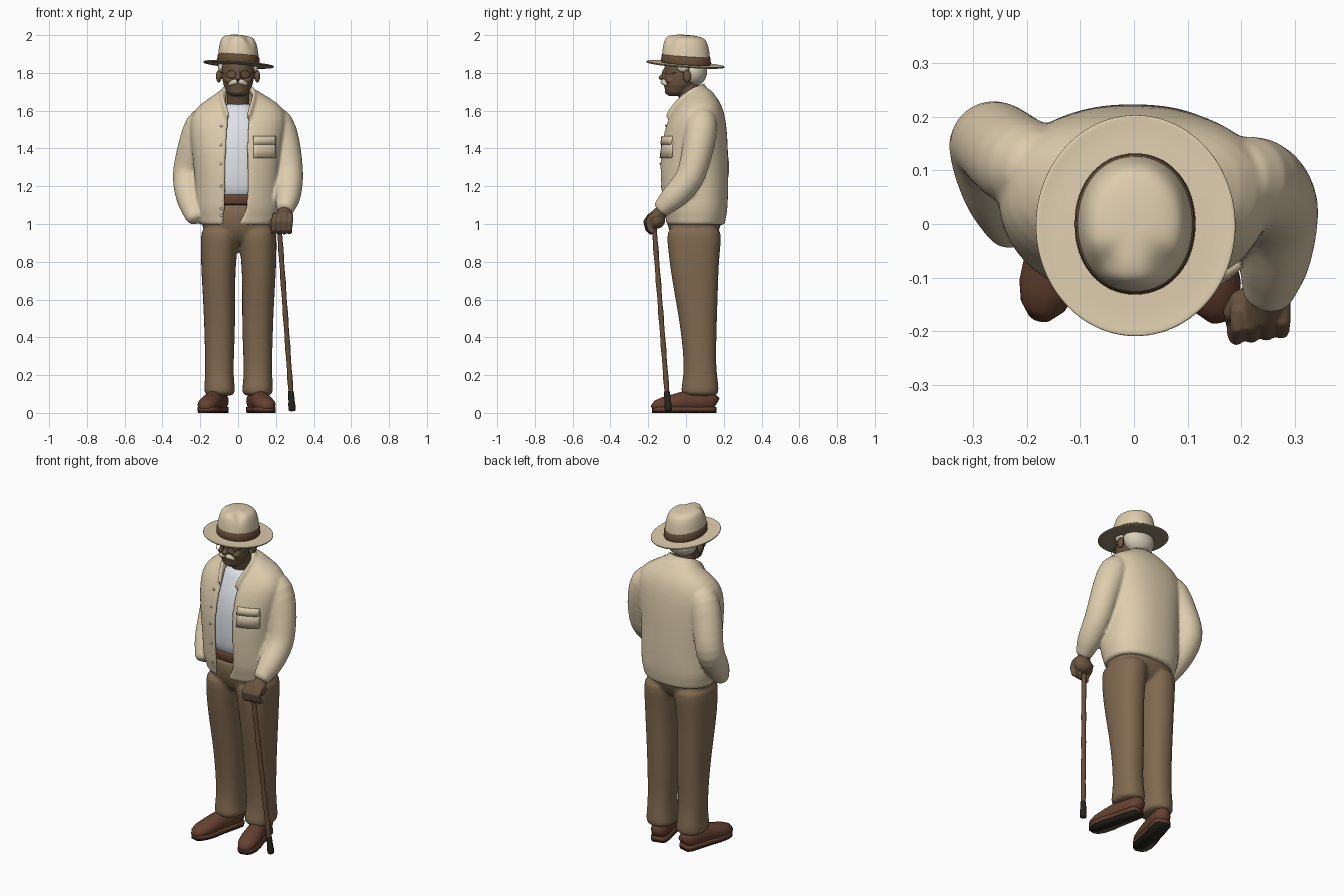
import bpy, bmesh, math
from mathutils import Vector, Matrix

cube = bpy.data.objects.get("Cube")
if cube:
    bpy.data.objects.remove(cube, do_unlink=True)


def material(name, rgb):
    m = bpy.data.materials.new(name)
    m.use_nodes = True
    m.diffuse_color = (*rgb, 1)
    bsdf = m.node_tree.nodes["Principled BSDF"]
    bsdf.inputs["Base Color"].default_value = (*rgb, 1)
    bsdf.inputs["Roughness"].default_value = 0.8
    return m


CREAM = material("cream cloth", (0.73, 0.61, 0.42))
TAN = material("brown trouser cloth", (0.22, 0.145, 0.08))
SKIN = material("dark skin", (0.145, 0.09, 0.052))
LEATHER = material("red brown leather", (0.13, 0.053, 0.03))
BROWN = material("wood and band brown", (0.14, 0.078, 0.04))
WHITE = material("white shirt", (0.8, 0.82, 0.87))
HAIR = material("grey white hair", (0.7, 0.63, 0.5))
BLACK = material("black rubber", (0.02, 0.018, 0.012))
SHADE = material("olive brim lining", (0.3, 0.25, 0.16))


def arc(cx, cy, z, rx, ry, a0=-math.pi, a1=math.pi, count=32, n=2.3):
    """Horizontal superellipse arc; angle zero faces the front."""
    closed = a1 - a0 > 6.28
    pts = []
    for i in range(count):
        a = a0 + (a1 - a0) * i / (count if closed else count - 1)
        s, c = math.sin(a), math.cos(a)
        pts.append(Vector((cx + rx * math.copysign(abs(s) ** (2 / n), s),
                           cy - ry * math.copysign(abs(c) ** (2 / n), c), z)))
    return pts


def angle_at(x, rx, n=2.3):
    return math.copysign(math.asin(min(abs(x) / rx, 1) ** (n / 2)), x)


def shell(sec, a0, a1, thick, count=32):
    """Closed outline of an open arc with thickness."""
    cx, cy, z, rx, ry = sec
    inner = arc(cx, cy, z, rx - thick, ry - thick, a0, a1, count)
    return arc(cx, cy, z, rx, ry, a0, a1, count) + inner[::-1]


def loft(bm, rings):
    rows = [[bm.verts.new(p) for p in r] for r in rings]
    k = len(rows[0])
    for a, b in zip(rows, rows[1:]):
        for i in range(k):
            j = (i + 1) % k
            bm.faces.new((a[i], a[j], b[j], b[i]))
    bm.faces.new(rows[0])
    bm.faces.new(rows[-1])


def tube(bm, pts, radii, ref=(1, 0, 0), count=16):
    """Rings square to a path; a radius may be a (side, up) pair."""
    pts, rings = [Vector(p) for p in pts], []
    for i, p in enumerate(pts):
        t = (pts[min(i + 1, len(pts) - 1)] - pts[max(i - 1, 0)]).normalized()
        v = t.cross(Vector(ref)).normalized()
        u = v.cross(t)
        r = radii[i] if isinstance(radii, list) else radii
        rv, ru = r if isinstance(r, tuple) else (r, r)
        rings.append([p + v * rv * math.cos(a) + u * ru * math.sin(a)
                      for a in (math.tau * k / count for k in range(count))])
    loft(bm, rings)


def ball(bm, c, r):
    bmesh.ops.create_uvsphere(bm, u_segments=20, v_segments=12, radius=1,
                              matrix=Matrix.Translation(c) @ Matrix.Diagonal((*r, 1)))


def finish(name, bm, mat, subsurf=1, voxel=0, under=None, soften=4):
    bmesh.ops.recalc_face_normals(bm, faces=bm.faces)
    for f in bm.faces:
        f.smooth = True
        f.normal_update()
        f.material_index = 1 if under and f.normal.z < 0.2 else 0
    mesh = bpy.data.meshes.new(name)
    bm.to_mesh(mesh)
    bm.free()
    for m in (mat, under):
        if m:
            mesh.materials.append(m)
    ob = bpy.data.objects.new(name, mesh)
    bpy.context.collection.objects.link(ob)
    if subsurf:
        ob.modifiers.new("Round", "SUBSURF").levels = subsurf
        ob.modifiers["Round"].render_levels = subsurf
    if voxel:
        r = ob.modifiers.new("Fuse", "REMESH")
        r.mode, r.voxel_size, r.use_smooth_shade = "VOXEL", voxel, True
        ob.modifiers.new("Soften", "SMOOTH").iterations = soften
    return ob


# Jacket: open-fronted shell, sleeves and collar fused together
JACKET = [(0, .05, .988, .205, .152), (0, .05, 1.005, .211, .157), (0, .05, 1.045, .218, .164),
          (0, .047, 1.08, .23, .174), (0, .043, 1.2, .226, .182), (-.004, .04, 1.32, .234, .184),
          (-.003, .043, 1.42, .246, .179), (0, .051, 1.52, .258, .164),
          (.006, .06, 1.59, .25, .143), (.01, .07, 1.645, .2, .112),
          (.007, .068, 1.685, .125, .083), (0, .062, 1.725, .086, .06)]
GAPS = [(-.078, -.005), (-.078, 0), (-.076, .025), (-.073, .045), (-.068, .052), (-.063, .052),
        (-.058, .05), (-.054, .05), (-.058, .056), (-.075, .072), (-.08, .078), (-.075, .075)]
bm = bmesh.new()
loft(bm, [shell(s, angle_at(right, s[3]), math.tau + angle_at(left, s[3]), .024)
          for s, (left, right) in zip(JACKET, GAPS)])
tube(bm, [(-.15, .09, 1.59), (-.2, .108, 1.53), (-.23, .125, 1.42), (-.26, .153, 1.32),
          (-.27, .157, 1.25), (-.264, .105, 1.17), (-.246, .045, 1.1), (-.236, .01, 1.055),
          (-.22, -.025, 1.01)], [.068, .088, .088, .081, .081, .076, .069, .052, .045])
tube(bm, [(.16, .085, 1.59), (.217, .085, 1.54), (.244, .07, 1.43), (.264, .045, 1.32),
          (.27, .022, 1.24), (.266, -.033, 1.175), (.26, -.083, 1.125), (.253, -.115, 1.095),
          (.247, -.147, 1.066)], [.066, .087, .087, .08, .078, .074, .067, .052, .048])
side = [(.053, -.1, 1.55), (.07, -.065, 1.61), (.09, -.01, 1.67), (.085, .06, 1.715)]
tube(bm, [(-x, y, z) for x, y, z in side] + [(0, .115, 1.725)] + side[::-1],
     (.012, .024), ref=(0, 0, 1))
finish("jacket", bm, CREAM, voxel=.008)

# Chest pocket with flap, and buttons along the opening
for name, z0, z1, grow in (("chest_pocket", 1.35, 1.44, .003), ("pocket_flap", 1.422, 1.465, .009)):
    bm = bmesh.new()
    rows = [(0, .043, z, .244 + grow, .18 + grow - (z - 1.4) * .14) for z in (z0, (z0 + z1) / 2, z1)]
    loft(bm, [shell(s, angle_at(.085, s[3]), angle_at(.202, s[3]), .02, 8) for s in rows])
    finish(name, bm, CREAM, 0)
bm = bmesh.new()
for cx, cy, z, rx, ry in JACKET[2:8]:
    a = angle_at(-.088, rx)
    ball(bm, arc(cx, cy, z, rx, ry, a, a + .1, 2)[0], (.007, .004, .007))
finish("buttons", bm, CREAM, 0)

# Shirt and belt
bm = bmesh.new()
loft(bm, [arc(*s) for s in [(0, .04, 1.1, .17, .14), (0, .035, 1.2, .17, .15), (0, .03, 1.32, .17, .15),
                            (0, .035, 1.45, .17, .145), (0, .045, 1.54, .15, .125),
                            (0, .05, 1.6, .1, .1), (0, .045, 1.645, .068, .08)]])
finish("shirt", bm, WHITE)
bm = bmesh.new()
loft(bm, [arc(0, .04, z, .183, .153) for z in (1.1, 1.105, 1.155, 1.16)])
finish("belt", bm, LEATHER)

# Trousers
LEG = [(.1, .075, .085, .078, .095), (.1, .073, .12, .083, .101), (.102, .076, .17, .077, .093),
       (.102, .074, .25, .075, .084), (.1, .069, .4, .08, .092), (.102, .06, .55, .084, .106),
       (.106, .05, .68, .087, .12), (.107, .043, .8, .093, .131), (.101, .043, .92, .1, .144),
       (.098, .043, 1.0, .1, .145)]
bm = bmesh.new()
for s in (-1, 1):
    loft(bm, [arc(s * x + .003, y, z, rx, ry) for x, y, z, rx, ry in LEG])
loft(bm, [arc(0, .043, z, rx, ry) for z, rx, ry in
          ((.88, .1, .08), (.94, .17, .124), (1.0, .196, .145), (1.06, .195, .148), (1.12, .18, .147))])
finish("trousers", bm, TAN, voxel=.008, soften=8)

# Shoes with thin soles, toes turned out
SHOE = [(0, .033, .042), (.02, .047, .056), (.09, .05, .06), (.16, .051, .057),
        (.22, .057, .048), (.28, .054, .04), (.315, .042, .032), (.335, .022, .02)]
for name, hx, tx in (("right", -.09, -.178), ("left", .085, .16)):
    heel, toe = Vector((hx, .152, 0)), Vector((tx, -.18, 0))
    d = (toe - heel).normalized()
    across = Vector((-d.y, d.x, 0))
    bm = bmesh.new()
    tube(bm, [heel + d * s + Vector((0, 0, .003 + h)) for s, w, h in SHOE],
         [(w, h) for s, w, h in SHOE], ref=(0, 0, 1))
    # welt filling the curve of the upper down to the ground
    for part, mat, z0, z1, grow in (("shoe", LEATHER, .007, .03, 1), ("sole", BLACK, 0, .007, .98)):
        outline = [heel + d * s + across * w * grow for s, w, h in SHOE]
        outline += [heel + d * s - across * w * grow for s, w, h in SHOE[::-1]]
        loft(bm, [[p + Vector((0, 0, z)) for p in outline] for z in (z0, z1)])
        finish(name + "_" + part, bm, mat, 0)
        bm = bmesh.new()
    bm.free()

# Head with neck, nose and ears
bm = bmesh.new()
loft(bm, [arc(0, y, z, rx, ry, n=2) for y, z, rx, ry in
          ((-.06, 1.678, .035, .033), (-.05, 1.695, .057, .058), (-.035, 1.735, .077, .082),
           (-.015, 1.785, .086, .1), (0, 1.835, .09, .112), (0, 1.88, .08, .1))])
tube(bm, [(0, .055, 1.58), (0, .03, 1.66), (0, 0, 1.74)], .06)
ball(bm, (0, -.12, 1.775), (.018, .026, .016))
ball(bm, (0, -.113, 1.795), (.011, .016, .03))
ball(bm, (0, -.09, 1.7), (.03, .022, .016))
for s in (-1, 1):
    ball(bm, (s * .102, .006, 1.782), (.015, .022, .034))
    ball(bm, (s * .045, -.085, 1.76), (.026, .024, .018))
finish("head", bm, SKIN, 0, voxel=.005)

# Hair and moustache
bm = bmesh.new()
ball(bm, (0, .04, 1.808), (.096, .074, .08))
for s in (-1, 1):
    ball(bm, (s * .091, -.015, 1.83), (.015, .032, .026))
    tube(bm, [(s * .002, -.122, 1.756), (s * .025, -.118, 1.752), (s * .054, -.102, 1.735)],
         [.016, .016, .007])
finish("hair_and_moustache", bm, HAIR)

# Spectacles
bm = bmesh.new()
for s in (-1, 1):
    rim = [(s * .037 + .025 * math.cos(a), -.122, 1.792 + .02 * math.sin(a))
           for a in (math.tau * i / 16 for i in range(17))]
    tube(bm, rim, .0015, ref=(0, 1, 0), count=6)
    tube(bm, [(s * .062, -.12, 1.797), (s * .096, 0, 1.802)], .0015, count=6)
finish("spectacles", bm, BROWN, 0)


# Hat: crown, band and brim, all tilted a little
def tilt(bm):
    for v in bm.verts:
        v.co.z -= .07 * v.co.x + .07 * v.co.y
    return bm


bm = bmesh.new()
loft(bm, [arc(.002, 0, z, rx, ry, n=2.1) for z, rx, ry in
          ((1.843, .112, .131), (1.9, .107, .127), (1.945, .101, .12), (1.975, .091, .11),
           (1.99, .078, .095), (1.997, .055, .068), (2.0, .028, .035), (2.0, .01, .012))])
for v in bm.verts:
    if v.co.z > 1.94:
        for s in (-1, 1):
            v.co.z -= .026 * math.exp(-((v.co.x - s * .06) ** 2 + (v.co.y + .078) ** 2) / .0007)
finish("hat_crown", tilt(bm), CREAM, 2)
bm = bmesh.new()
loft(bm, [arc(.002, 0, z, .113 + g, .132 + g, n=2.1) for z, g in
          ((1.845, .001), (1.85, .001), (1.892, -.002), (1.897, -.003))])
finish("hat_band", tilt(bm), BROWN)
bm = bmesh.new()
loft(bm, [arc(.003, -.003, z, r * .187, r * .207, n=2, count=48) for z, r in
          ((1.85, .56), (1.848, .7), (1.847, .9), (1.85, .985), (1.848, 1), (1.843, 1),
           (1.84, .985), (1.838, .8), (1.838, .5))])
finish("hat_brim", tilt(bm), CREAM, under=SHADE)

# Left hand gripping the stick
bm = bmesh.new()
tube(bm, [(.253, -.11, 1.085), (.245, -.14, 1.055), (.237, -.165, 1.03)], [.034, .037, .04])
ball(bm, (.235, -.155, 1.02), (.058, .045, .045))
for i in range(4):
    x, y = .194 + i * .028, .004 * i
    tube(bm, [(x, y - .155, 1.048), (x, y - .193, 1.042), (x - .003, y - .212, 1.012),
              (x - .006, y - .202, .972), (x - .006, y - .18, .955)], .0155, count=10)
tube(bm, [(.2, -.135, 1.03), (.182, -.165, 1.01), (.185, -.19, .975)], [.018, .017, .013])
finish("left_hand", bm, SKIN, 0, voxel=.005)

# Walking stick with knots and rubber tip
top, foot = Vector((.215, -.172, 1.03)), Vector((.287, -.093, .008))
bm = bmesh.new()
tube(bm, [top.lerp(foot, i / 24) for i in range(24)],
     [.0165 if i % 4 == 0 else .0135 for i in range(24)], count=10)
finish("walking_stick", bm, BROWN)
bm = bmesh.new()
tube(bm, [top.lerp(foot, t) for t in (.89, .9, .95, .96, .99, 1)],
     [.014, .017, .017, .02, .02, .018], count=12)
finish("stick_tip", bm, BLACK)
